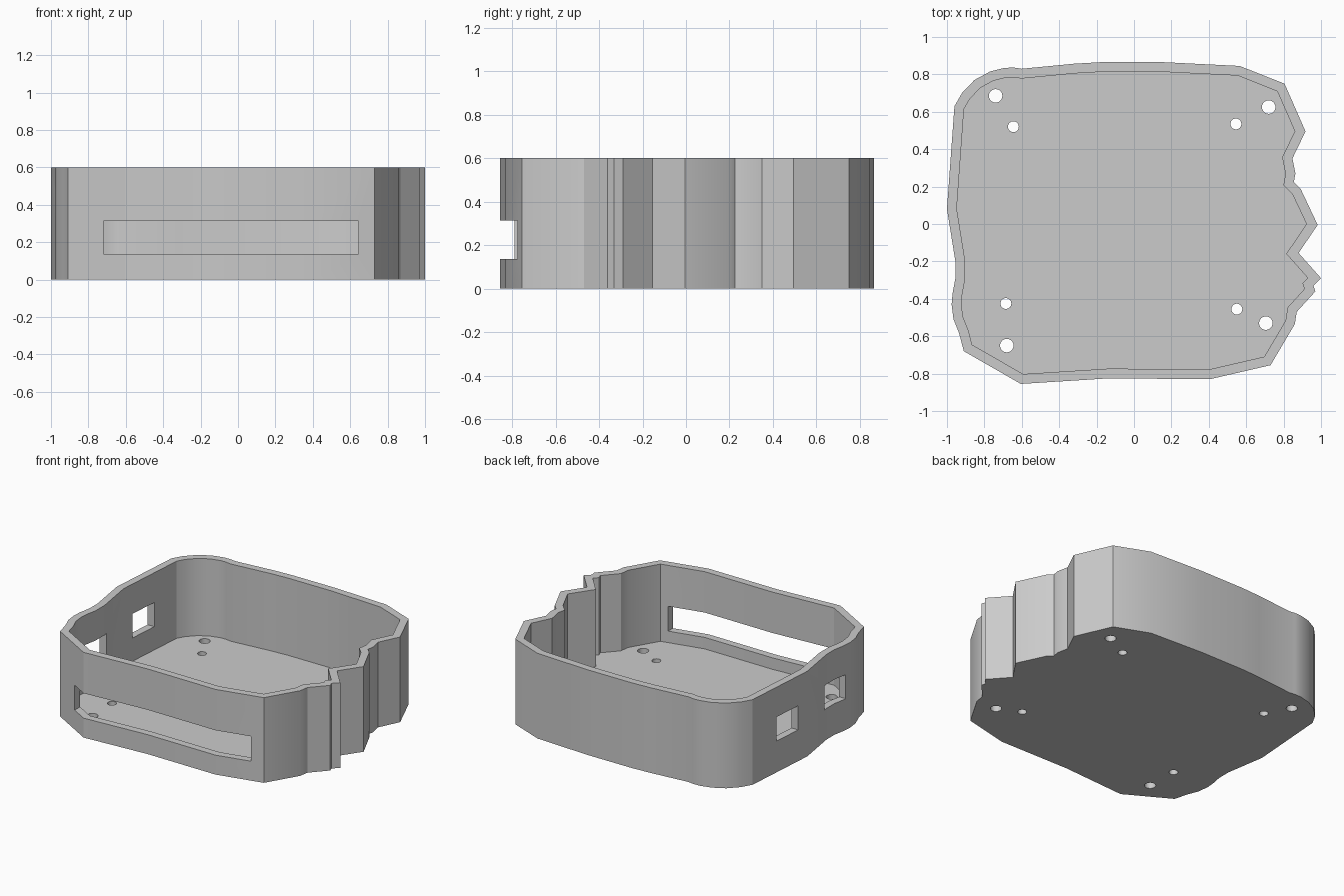
import bpy, bmesh, math
from mathutils import Vector

if "Cube" in bpy.data.objects:
    bpy.data.objects.remove(bpy.data.objects["Cube"])

HEIGHT, WALL, FLOOR = .6, .052, .056

# Outline of the tray, clockwise from the back left corner
OUTLINE = [
    (-.6, .83), (-.32, .857), (-.18, .865), (.16, .865), (.565, .845), (.805, .75),
    (.917, .495), (.847, .35), (.863, .27), (.855, .225), (.89, .19), (.982, -.005),
    (.88, -.155), (1, -.29), (.96, -.33), (.97, -.36), (.87, -.47), (.86, -.535),
    (.73, -.755), (.405, -.83), (-.13, -.825), (-.605, -.855), (-.91, -.68),
    (-.935, -.585), (-.965, -.51), (-.975, -.43), (-.97, -.37), (-.955, -.29),
    (-.955, -.2), (-1, .08), (-.96, .63), (-.92, .7), (-.853, .77), (-.77, .815),
    (-.69, .835), (-.64, .836)]


def inset(points, distance):
    """Mitred inward offset of a clockwise outline."""
    pts = [Vector(p) for p in points]
    result = []
    for i, p in enumerate(pts):
        d1 = (p - pts[i - 1]).normalized()
        d2 = (pts[(i + 1) % len(pts)] - p).normalized()
        n1, n2 = Vector((d1.y, -d1.x)), Vector((d2.y, -d2.x))
        result.append(p + (n1 + n2) * distance / (1 + n1.dot(n2)))
    return result


def finish(bm, name):
    bmesh.ops.recalc_face_normals(bm, faces=bm.faces)
    mesh = bpy.data.meshes.new(name)
    bm.to_mesh(mesh)
    bm.free()
    obj = bpy.data.objects.new(name, mesh)
    bpy.context.collection.objects.link(obj)
    return obj


def add_box(bm, low, high):
    verts = bmesh.ops.create_cube(bm, size=1)["verts"]
    low, high = Vector(low), Vector(high)
    for v in verts:
        v.co = (low + high) / 2 + v.co * (high - low)


def add_drill(bm, x, y, radius):
    verts = bmesh.ops.create_cone(bm, cap_ends=True, segments=32, radius1=radius,
                                  radius2=radius, depth=.2)["verts"]
    bmesh.ops.translate(bm, verts=verts, vec=(x, y, FLOOR / 2))


# Tray body: outer wall, rim, inner wall and floor as stacked loops
bm = bmesh.new()
inner = inset(OUTLINE, WALL)
levels = [(OUTLINE, 0), (OUTLINE, HEIGHT), (inner, HEIGHT), (inner, FLOOR)]
loops = [[bm.verts.new((p[0], p[1], z)) for p in pts] for pts, z in levels]
for a, b in zip(loops, loops[1:]):
    for i in range(len(a)):
        bm.faces.new((a[i - 1], a[i], b[i], b[i - 1]))
bm.faces.new(loops[0])
bm.faces.new(loops[-1])
tray = finish(bm, "open_tray")

# Cutters: long front slot, two side windows, screw holes
bm = bmesh.new()
add_box(bm, (-.72, -.95, .137), (.645, -.68, .312))
for y in (-.39, .17):
    add_box(bm, (-1.1, y, .22), (-.86, y + .22, .39))
for x, y in [(-.74, .685), (.72, .625), (.705, -.53), (-.68, -.65)]:
    add_drill(bm, x, y, .036)
for x, y in [(-.645, .52), (.545, .535), (.55, -.455), (-.685, -.425)]:
    add_drill(bm, x, y, .029)
cutter = finish(bm, "opening_cutter")
cutter.hide_render = True

# Cut the openings
bpy.ops.object.select_all(action='DESELECT')
bpy.context.view_layer.objects.active = tray
tray.select_set(True)
cut = tray.modifiers.new("openings", 'BOOLEAN')
cut.operation = 'DIFFERENCE'
cut.solver = 'EXACT'
cut.object = cutter
bpy.ops.object.modifier_apply(modifier=cut.name)
bpy.data.objects.remove(cutter)

# Plain grey material, smooth walls with sharp corners
grey = bpy.data.materials.new("light_grey")
grey.use_nodes = True
colour = (.6, .6, .6, 1)
grey.diffuse_color = colour
grey.node_tree.nodes["Principled BSDF"].inputs["Base Color"].default_value = colour
tray.data.materials.clear()
tray.data.materials.append(grey)
bpy.ops.object.shade_smooth_by_angle(angle=math.radians(25))
